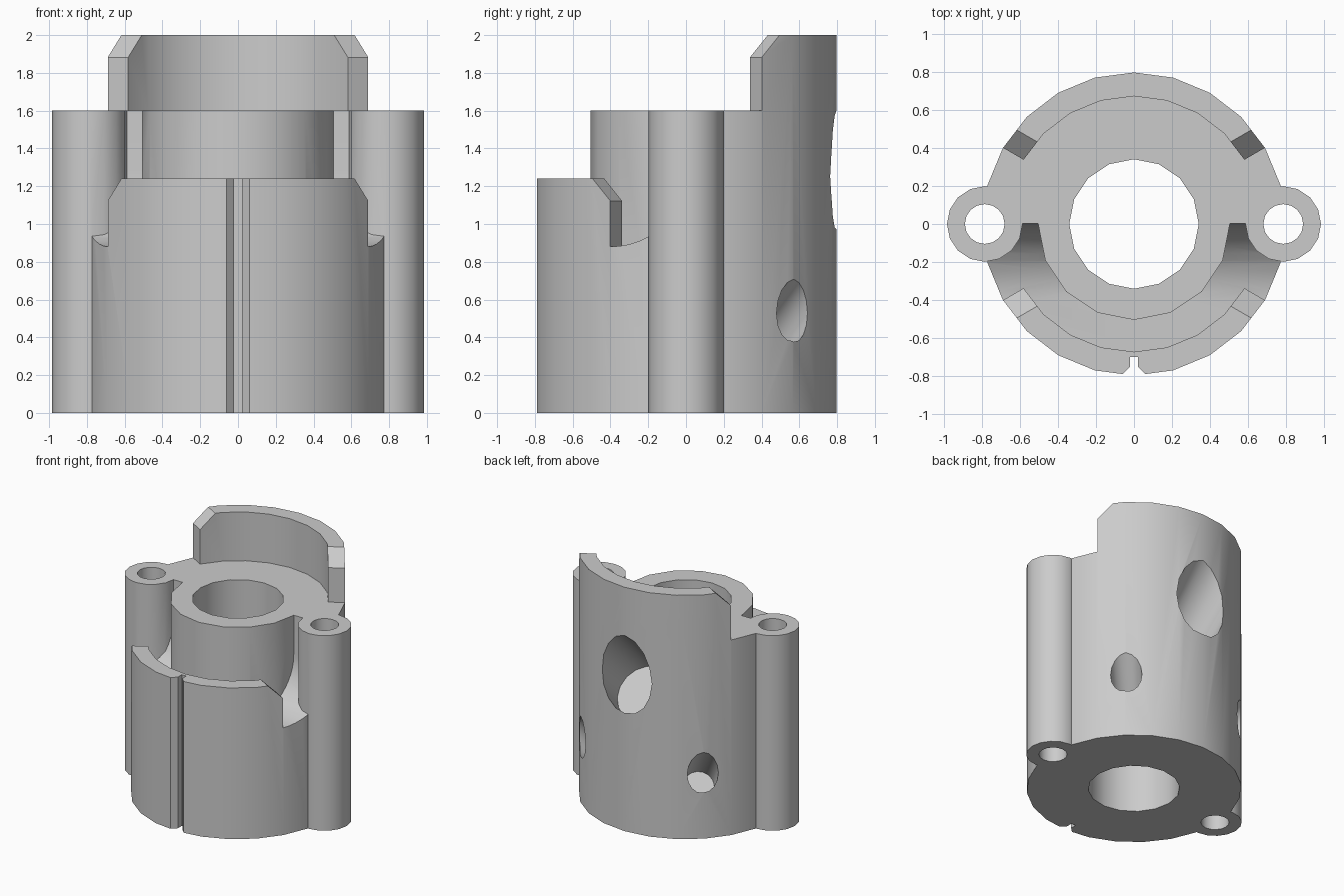
import bpy
import bmesh
from math import sin, cos, pi, radians
from mathutils import Matrix, Vector

cube = bpy.data.objects.get("Cube")
if cube:
    bpy.data.objects.remove(cube)

grey = bpy.data.materials.new("plain_grey")
grey.use_nodes = True
colour = (0.6, 0.6, 0.6, 1)
grey.diffuse_color = colour
grey.node_tree.nodes["Principled BSDF"].inputs["Base Color"].default_value = colour


def ring(radius, sides, x=0):
    return [(x + radius * cos(2 * pi * i / sides), radius * sin(2 * pi * i / sides))
            for i in range(sides)]


def square(size):
    return [(-size, -size), (size, -size), (size, size), (-size, size)]


def to_object(name, bm):
    bmesh.ops.recalc_face_normals(bm, faces=bm.faces)
    mesh = bpy.data.meshes.new(name)
    bm.to_mesh(mesh)
    bm.free()
    mesh.materials.append(grey)
    obj = bpy.data.objects.new(name, mesh)
    bpy.context.collection.objects.link(obj)
    return obj


def prism_bm(outline, low, high):
    """Outline in x, y extruded from low to high."""
    bm = bmesh.new()
    face = bm.faces.new([bm.verts.new((x, y, low)) for x, y in outline])
    moved = bmesh.ops.extrude_face_region(bm, geom=[face])["geom"]
    verts = [v for v in moved if isinstance(v, bmesh.types.BMVert)]
    bmesh.ops.translate(bm, verts=verts, vec=(0, 0, high - low))
    # Close the starting end if the extrusion consumed it
    bmesh.ops.holes_fill(bm, edges=[e for e in bm.edges if e.is_boundary], sides=0)
    return bm


def prism(name, outline, low, high, matrix=None):
    obj = to_object(name, prism_bm(outline, low, high))
    if matrix:
        obj.data.transform(matrix)
    return obj


def combine(target, tool, operation="DIFFERENCE"):
    """Apply a boolean, merge coincident points and discard the tool."""
    tool.hide_render = True
    mod = target.modifiers.new("cut", "BOOLEAN")
    mod.operation = operation
    mod.solver = "EXACT"
    mod.object = tool
    bpy.context.view_layer.objects.active = target
    bpy.ops.object.modifier_apply(modifier=mod.name)
    bpy.data.objects.remove(tool)
    bm = bmesh.new()
    bm.from_mesh(target.data)
    bmesh.ops.remove_doubles(bm, verts=bm.verts, dist=0.0001)
    bm.to_mesh(target.data)
    bm.free()


def wall(name, side, low, top):
    """Curved wall with chamfered ends; side is +1 for back, -1 for front."""
    angles = [radians(a) for a in (30.2, *range(45, 136, 15), 149.8)]
    outline = [(r * cos(a), side * r * sin(a))
               for r, seq in ((0.673, angles), (0.9, angles[::-1])) for a in seq]
    bm = prism_bm(outline, low, top)
    for sx in (1, -1):
        point = Vector((sx * cos(pi / 6), side * sin(pi / 6), top - 0.12))
        normal = Vector((sx * sin(pi / 6), -side * cos(pi / 6), 1))
        geom = bm.verts[:] + bm.edges[:] + bm.faces[:]
        cut = bmesh.ops.bisect_plane(bm, geom=geom, plane_co=point,
                                     plane_no=normal, clear_outer=True)["geom_cut"]
        edges = [e for e in cut if isinstance(e, bmesh.types.BMEdge)]
        bmesh.ops.holes_fill(bm, edges=edges, sides=0)
    return to_object(name, bm)


# Over-long cylinder, trimmed at both ends below
body = prism("housing", ring(0.798, 24), -0.1, 2.1)

# Front pocket with a rounded floor, leaving the boss and the low front wall
floor = [(-0.4 + 0.402 * sin(a), 1.28 - 0.4 * cos(a))
         for a in [pi / 2 * i / 12 for i in range(13)]]
profile = [(-1.3, 0.88)] + floor + [(0.002, 2.3), (-1.3, 2.3)]
yz_to_x = Matrix(((0, 0, 1, 0), (1, 0, 0, 0), (0, 1, 0, 0), (0, 0, 0, 1)))
pocket = prism("front_pocket", profile, -1.3, 1.3, yz_to_x)
combine(pocket, prism("boss", ring(0.505, 16), 0.3, 2.6))
combine(pocket, wall("front_wall", -1, 0.5, 1.24))
combine(body, pocket)

# Side ears
for sx in (1, -1):
    combine(body, prism("ear", ring(0.199, 16, sx * 0.786), -0.2, 2.2), "UNION")

# Upper space, leaving the raised back wall, then the flat base
upper = prism("upper_space", square(1.3), 1.6, 2.5)
combine(upper, wall("back_wall", 1, 1.4, 2.0))
combine(body, upper)
combine(body, prism("base_trim", square(1.4), -0.5, 0))

# Screw holes in the ears and the centre bore
for sx in (1, -1):
    combine(body, prism("ear_hole", ring(0.105, 16, sx * 0.786), -0.2, 2.3))
combine(body, prism("bore", ring(0.341, 16), -0.2, 2.3))

# Front slot with a flared mouth
half = [(0.02, -0.7), (0.02, -0.75), (0.1, -0.83)]
combine(body, prism("slot", half + [(-x, y) for x, y in half[::-1]], -0.2, 2.3))

# Blind holes sloping down into the back
for azimuth, height, radius, depth in ((90, 1.285, 0.225, 0.37),
                                       (45.8, 0.54, 0.117, 0.29),
                                       (134.2, 0.54, 0.117, 0.29)):
    place = (Matrix.Translation((0, 0, height)) @ Matrix.Rotation(radians(azimuth), 4, "Z")
             @ Matrix.Translation((0.795, 0, 0)) @ Matrix.Rotation(pi / 4, 4, "Y"))
    combine(body, prism("slanted_hole", ring(radius, 16), -depth, 0.5, place))

# Smooth curved sides, crisp edges
bpy.ops.object.select_all(action="DESELECT")
body.select_set(True)
bpy.context.view_layer.objects.active = body
bpy.ops.object.shade_smooth_by_angle(angle=radians(30))
